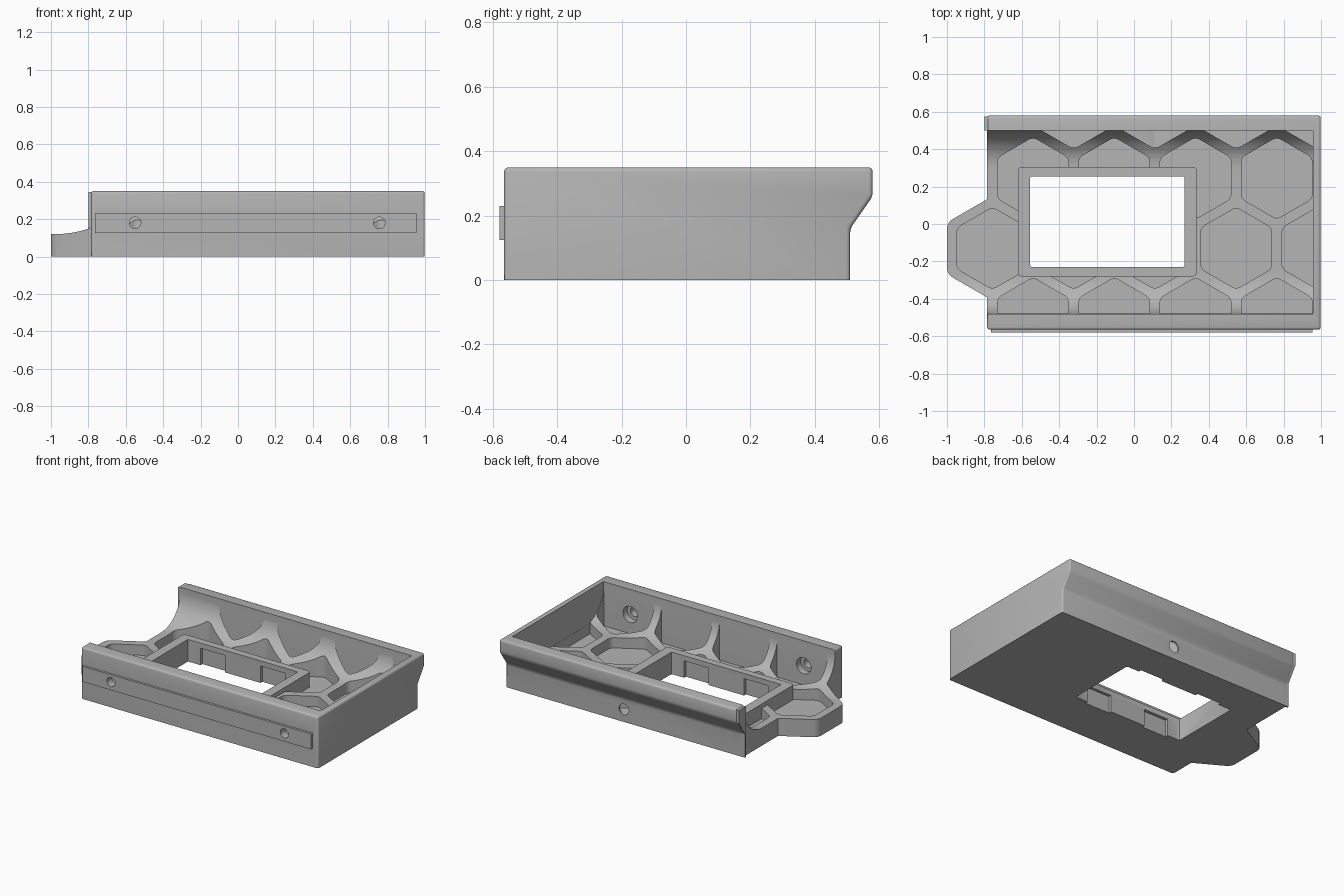
import bpy, bmesh, math
from mathutils import Vector

if "Cube" in bpy.data.objects:
    bpy.data.objects.remove(bpy.data.objects["Cube"])

grey = bpy.data.materials.new("plain_grey")
grey.diffuse_color = (0.46, 0.46, 0.46, 1)
grey.use_nodes = True
grey.node_tree.nodes["Principled BSDF"].inputs["Base Color"].default_value = grey.diffuse_color


def rounded(pts, r, seg=5):
    """Round every corner of a convex outline with radius r."""
    out = []
    for i, p in enumerate(pts):
        p = Vector(p)
        a = (Vector(pts[i - 1]) - p).normalized()
        b = (Vector(pts[(i + 1) % len(pts)]) - p).normalized()
        half = a.angle(b) / 2
        c = p + (a + b).normalized() * r / math.sin(half)
        s, e = p + a * r / math.tan(half) - c, p + b * r / math.tan(half) - c
        for k in range(seg + 1):
            d = s.lerp(e, k / seg).normalized() * r
            out.append(tuple(c + d))
    return out


def hexagon(cx, cy, radius):
    return [(cx + radius * math.cos(math.radians(30 + 60 * k)),
             cy + radius * math.sin(math.radians(30 + 60 * k))) for k in range(6)]


def rect(x0, x1, y0, y1):
    return [(x0, y0), (x1, y0), (x1, y1), (x0, y1)]


def prism(name, outlines, lo, hi, axis="z", bevel=0):
    """Extrude outlines along z (x,y points), x (y,z points) or y (x,z points)."""
    def place(p, t):
        return {"z": (p[0], p[1], t), "x": (t, p[0], p[1]), "y": (p[0], t, p[1])}[axis]
    bm = bmesh.new()
    for o in outlines:
        a = [bm.verts.new(place(p, lo)) for p in o]
        b = [bm.verts.new(place(p, hi)) for p in o]
        n = len(o)
        bm.faces.new(a[::-1])
        bm.faces.new(b)
        for i in range(n):
            bm.faces.new((a[i], a[(i + 1) % n], b[(i + 1) % n], b[i]))
    bmesh.ops.recalc_face_normals(bm, faces=bm.faces)
    if bevel:
        edges = [e for e in bm.edges if max(v.co.z for v in e.verts) > 0.01]
        bmesh.ops.bevel(bm, geom=edges, offset=bevel, segments=3,
                        profile=0.5, affect='EDGES', clamp_overlap=True)
    me = bpy.data.meshes.new(name)
    bm.to_mesh(me)
    bm.free()
    me.materials.append(grey)
    ob = bpy.data.objects.new(name, me)
    bpy.context.collection.objects.link(ob)
    return ob


def combine(target, other, op):
    m = target.modifiers.new("cut", 'BOOLEAN')
    m.operation, m.object, m.solver = op, other, 'EXACT'
    bpy.context.view_layer.objects.active = target
    bpy.ops.object.modifier_apply(modifier=m.name)
    bpy.data.objects.remove(other)


def circle(cx, cz, r, n=24):
    return [(cx + r * math.cos(2 * math.pi * k / n),
             cz + r * math.sin(2 * math.pi * k / n)) for k in range(n)]


# Outer tray block with overhanging rear lip
tray = prism("tray_body", [[(-0.565, 0), (0.51, 0), (0.51, 0.16), (0.58, 0.26),
                            (0.58, 0.35), (-0.565, 0.35)]], -0.785, 0.998, "x", 0.013)

# Short end of the rear wall
rear_end = prism("rear_wall_end", [[(0.50, 0), (0.51, 0), (0.51, 0.16), (0.575, 0.26),
                                    (0.575, 0.345), (0.50, 0.345)]], -0.80, -0.75, "x")
combine(tray, rear_end, 'UNION')

# Honeycomb tab on the left
tab = prism("left_tab", [rounded(hexagon(-0.76, -0.13, 0.277), 0.06)], 0, 0.3)
combine(tray, tab, 'UNION')

# Open channel with a concave curve running up to both long walls
R, FLOOR = 0.2, 0.12
channel = [(0.5, 0.5), (-0.48, 0.5)]
arc = [math.radians(90 * k / 12) for k in range(13)]
channel += [(-0.48 + R - R * math.cos(a), FLOOR + R - R * math.sin(a)) for a in arc]
channel += [(0.5 - R + R * math.cos(a), FLOOR + R - R * math.sin(a)) for a in arc[::-1]]
combine(tray, prism("channel_cutter", [channel], -1.2, 0.957, "x"), 'DIFFERENCE')

# Staggered honeycomb pockets, trimmed to the inner walls
PITCH = 0.4345
centres = []
for y, x0, count in ((-0.505, -0.54, 4), (-0.13, -0.757, 5),
                     (0.245, -0.54, 4), (0.62, -0.3225, 4)):
    centres += [(x0 + PITCH * k, y) for k in range(count)]
pockets = prism("pocket_cutter", [rounded(hexagon(x, y, 0.219), 0.045) for x, y in centres],
                0.05, 0.45)
limits = prism("pocket_limits", [rect(-1.1, 0.956, -0.479, 0.499)], 0.0, 0.6)
combine(pockets, limits, 'INTERSECT')
combine(tray, pockets, 'DIFFERENCE')

# Raised frame around the window, then the window itself
frame = prism("window_frame", [rounded(rect(-0.62, 0.335, -0.28, 0.305), 0.02)], 0, 0.15)
combine(tray, frame, 'UNION')
window = prism("window_cutter", [rounded(rect(-0.555, 0.27, -0.23, 0.255), 0.008, 2)], -0.1, 0.4)
combine(tray, window, 'DIFFERENCE')

# Clip recesses in both long sides of the window
for x in (-0.46, -0.01):
    for y0, y1 in ((-0.25, -0.2), (0.225, 0.275)):
        combine(tray, prism("clip_cutter", [rect(x, x + 0.185, y0, y1)], -0.1, 0.115),
                'DIFFERENCE')

# Raised strip on the front
strip = prism("front_strip", [rect(-0.765, 0.955, 0.125, 0.23)], -0.58, -0.55, "y")
combine(tray, strip, 'UNION')

# Screw holes with wider seats on the inside, and a rear hole
for x in (-0.55, 0.755):
    combine(tray, prism("screw_cutter", [circle(x, 0.18, 0.031)], -0.7, -0.45, "y"), 'DIFFERENCE')
    combine(tray, prism("seat_cutter", [circle(x, 0.18, 0.055)], -0.525, -0.42, "y"), 'DIFFERENCE')
combine(tray, prism("rear_cutter", [circle(0.11, 0.085, 0.037)], 0.43, 0.7, "y"), 'DIFFERENCE')

# Smooth curved faces, keep edges crisp
bpy.ops.object.select_all(action='DESELECT')
tray.select_set(True)
bpy.context.view_layer.objects.active = tray
bpy.ops.object.shade_smooth_by_angle(angle=math.radians(30))
